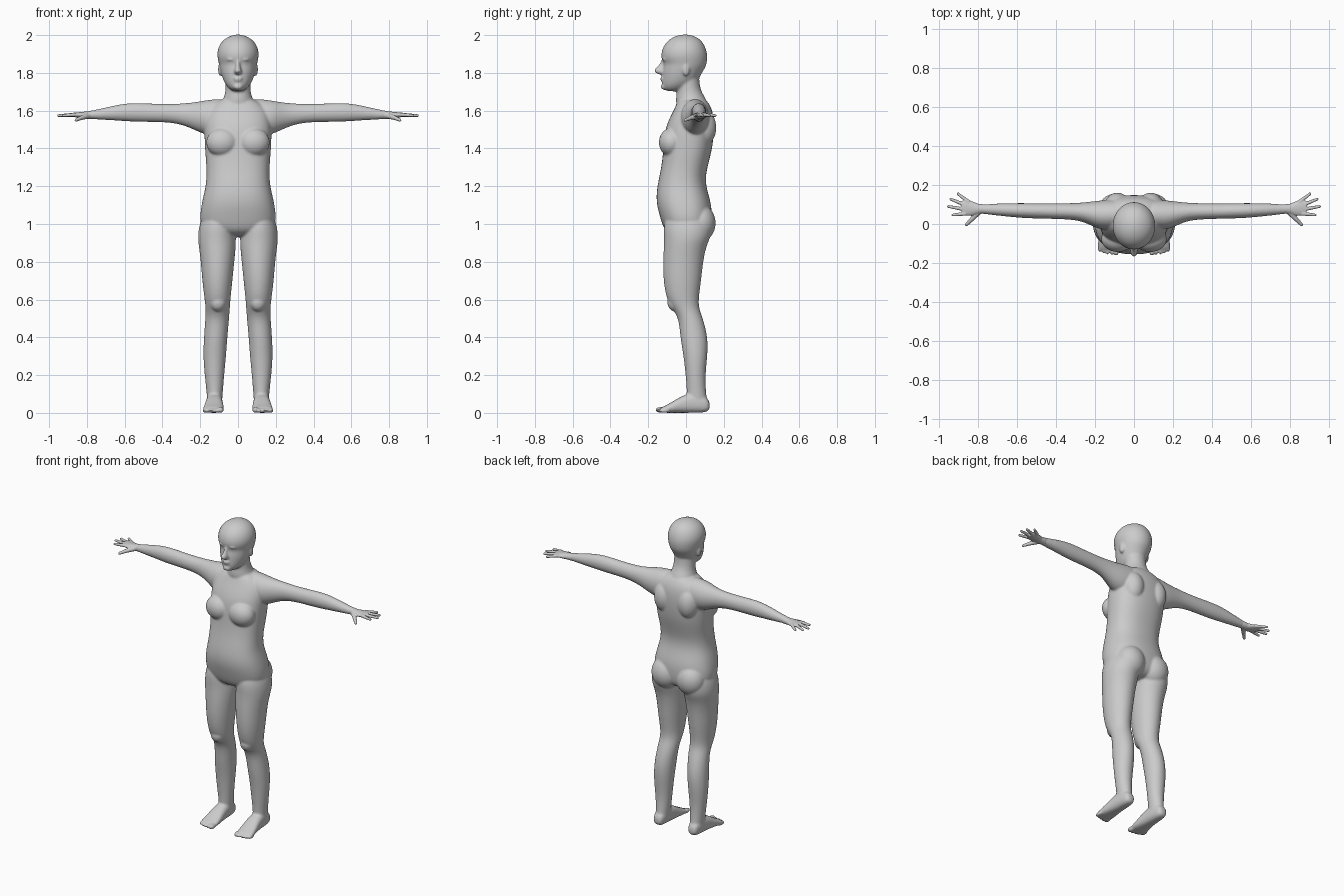
import bpy, bmesh, math
from mathutils import Matrix, Vector


def loft(bm, axis, rows, mirror=False, power=1.0, n=24):
    """Rows are (t, u0, u1, v0, v1): an oval section in the box u0..u1, v0..v1 at t."""
    for side in ((1, -1) if mirror else (1,)):
        rings = []
        for t, u0, u1, v0, v1 in rows:
            ring = []
            for i in range(n):
                a = 2 * math.pi * i / n
                c, s = [math.copysign(abs(k) ** power, k) for k in (math.cos(a), math.sin(a))]
                u, v = (u0 + u1) / 2 + c * (u1 - u0) / 2, (v0 + v1) / 2 + s * (v1 - v0) / 2
                x, y, z = {"x": (t, u, v), "y": (u, t, v), "z": (u, v, t)}[axis]
                ring.append(bm.verts.new((side * x, y, z)))
            rings.append(ring)
        for a, b in zip(rings, rings[1:]):
            for i in range(n):
                j = (i + 1) % n
                bm.faces.new((a[i], a[j], b[j], b[i]))
        bm.faces.new(rings[0])
        bm.faces.new(rings[-1])


def blob(bm, loc, size):
    """Ellipsoid, mirrored when it is off the centre line."""
    for side in ((1, -1) if loc[0] else (1,)):
        m = Matrix.Translation((side * loc[0], loc[1], loc[2])) @ Matrix.Diagonal((*size, 1))
        bmesh.ops.create_uvsphere(bm, u_segments=16, v_segments=10, radius=1, matrix=m)


def digit(bm, p, q, r0, r1):
    """Mirrored tapered rod with a round tip."""
    for side in (1, -1):
        a, b = Vector((side * p[0], *p[1:])), Vector((side * q[0], *q[1:]))
        d = b - a
        m = Matrix.Translation((a + b) / 2) @ d.to_track_quat("Z", "Y").to_matrix().to_4x4()
        bmesh.ops.create_cone(bm, cap_ends=True, segments=14, radius1=r0, radius2=r1,
                              depth=d.length, matrix=m)
        blob_m = Matrix.Translation(b) @ Matrix.Scale(r1, 4)
        bmesh.ops.create_uvsphere(bm, u_segments=14, v_segments=8, radius=1, matrix=blob_m)


def finish(bm, name, voxel, smooth, subdivide):
    """Fuse the overlapping parts into one smooth skin."""
    bmesh.ops.recalc_face_normals(bm, faces=bm.faces)
    mesh = bpy.data.meshes.new(name)
    bm.to_mesh(mesh)
    bm.free()
    ob = bpy.data.objects.new(name, mesh)
    bpy.context.collection.objects.link(ob)
    if subdivide:
        ob.modifiers.new("round", "SUBSURF").levels = 2
        ob.modifiers["round"].render_levels = 2
    r = ob.modifiers.new("fuse", "REMESH")
    r.mode, r.voxel_size, r.use_smooth_shade = "VOXEL", voxel, True
    s = ob.modifiers.new("blend", "SMOOTH")
    s.factor, s.iterations = 0.5, smooth


# Torso: (z, half width, front y, back y)
body = bmesh.new()
torso = [(.93, .08, -.06, .08), (.96, .17, -.11, .125), (1.0, .2, -.127, .135), (1.05, .202, -.142, .138),
         (1.1, .195, -.155, .135), (1.15, .184, -.158, .122), (1.2, .172, -.152, .108),
         (1.25, .168, -.142, .105), (1.3, .168, -.132, .114), (1.36, .173, -.124, .13),
         (1.42, .177, -.12, .143), (1.5, .18, -.112, .15), (1.56, .175, -.088, .148),
         (1.61, .16, -.062, .138), (1.65, .11, -.045, .115), (1.668, .06, -.03, .09)]
loft(body, "z", [(z, -w, w, f, b) for z, w, f, b in torso], power=.85)
blob(body, (.083, -.076, 1.432), (.088, .07, .078))    # breasts
blob(body, (.09, .075, 1.005), (.095, .085, .1))       # buttocks
blob(body, (.085, .09, 1.51), (.07, .073, .1))         # shoulder blades

# Neck and head
neck = [(1.6, .1, -.05, .125), (1.66, .08, -.055, .108), (1.69, .069, -.05, .088),
        (1.72, .066, -.048, .076), (1.76, .066, -.05, .07), (1.82, .066, -.05, .07)]
head = [(1.702, .02, -.1, -.03), (1.714, .045, -.12, .0), (1.74, .068, -.128, .05), (1.77, .082, -.126, .07),
        (1.80, .091, -.126, .085), (1.83, .098, -.122, .104), (1.85, .102, -.119, .11),
        (1.87, .107, -.13, .113), (1.9, .112, -.133, .114), (1.94, .104, -.122, .103),
        (1.975, .08, -.094, .08), (1.996, .042, -.055, .045), (2.003, .012, -.02, .01)]
for rows in (neck, head):
    loft(body, "z", [(z, -w, w, f, b) for z, w, f, b in rows])

# Face
nose = [(1.872, .008, -.132), (1.845, .011, -.14), (1.825, .015, -.16),
        (1.811, .021, -.175), (1.797, .019, -.158), (1.79, .012, -.135)]
loft(body, "z", [(z, -w, w, f, -.09) for z, w, f in nose])
blob(body, (.034, -.108, 1.87), (.026, .018, .007))    # brows
blob(body, (.034, -.1, 1.847), (.015, .014, .01))      # eyes
blob(body, (0, -.126, 1.772), (.024, .012, .006))      # upper lip
blob(body, (0, -.124, 1.76), (.021, .012, .006))       # lower lip
blob(body, (0, -.116, 1.727), (.026, .018, .017))      # chin
blob(body, (.095, .0, 1.818), (.011, .02, .035))       # ears

# Arms: (x, y range, z range)
loft(body, "x", [(.05, -.02, .12, 1.5, 1.665), (.12, -.03, .125, 1.465, 1.662), (.18, -.027, .12, 1.475, 1.654),
                 (.22, -.007, .115, 1.493, 1.646), (.28, .018, .108, 1.52, 1.639), (.35, .024, .106, 1.537, 1.635),
                 (.45, .027, .106, 1.54, 1.637), (.55, .029, .107, 1.541, 1.642), (.62, .035, .107, 1.546, 1.635),
                 (.7, .043, .105, 1.551, 1.617), (.77, .052, .1, 1.555, 1.601), (.81, .055, .097, 1.56, 1.595)],
     mirror=True)

# Legs: (z, inner and outer x, front and back y)
loft(body, "z", [(1.08, .04, .17, -.09, .1), (1.0, .015, .206, -.12, .135), (.93, .01, .214, -.117, .132),
                 (.88, .011, .208, -.118, .107), (.8, .019, .197, -.122, .091), (.7, .029, .19, -.121, .081),
                 (.6, .04, .177, -.103, .066), (.55, .043, .171, -.072, .07), (.5, .047, .173, -.038, .09),
                 (.4, .056, .181, -.031, .117), (.3, .063, .185, -.013, .114), (.2, .073, .177, -.002, .102),
                 (.1, .081, .165, .006, .106), (.05, .085, .163, .0, .116), (.012, .09, .158, .0, .11)],
     mirror=True)
blob(body, (.106, -.055, .585), (.045, .045, .05))     # kneecaps

# Feet: (y, inner and outer x, sole and top z), then toes
loft(body, "y", [(.126, .105, .145, .02, .055), (.11, .09, .16, .002, .085), (.05, .083, .167, 0, .115),
                 (-.02, .08, .172, 0, .092), (-.07, .075, .181, 0, .06), (-.11, .075, .186, 0, .038),
                 (-.135, .08, .182, .004, .028)], mirror=True, power=.8)
for i in range(5):
    r = .016 if i == 0 else .012
    blob(body, (.091 + .021 * i, -.134 + .0012 * i * i, r), (r, .03, r))
finish(body, "body", .0065, 4, True)

# Hands: palms, then fingers and thumbs
hands = bmesh.new()
loft(hands, "x", [(.76, .055, .1, 1.555, 1.602), (.80, .05, .104, 1.556, 1.596), (.83, .042, .117, 1.56, 1.593),
                  (.86, .043, .126, 1.565, 1.59), (.882, .052, .118, 1.568, 1.588)], mirror=True)
for base, tip in [((.86, .053), (.927, .046)), ((.865, .074), (.95, .09)),
                  ((.86, .095), (.937, .127)), ((.845, .112), (.9, .154))]:
    digit(hands, (*base, 1.579), (*tip, 1.574), .0105, .0075)
digit(hands, (.795, .062, 1.573), (.83, .024, 1.562), .016, .0115)
digit(hands, (.83, .024, 1.562), (.857, -.003, 1.55), .0115, .0085)
finish(hands, "hands", .0032, 4, False)
